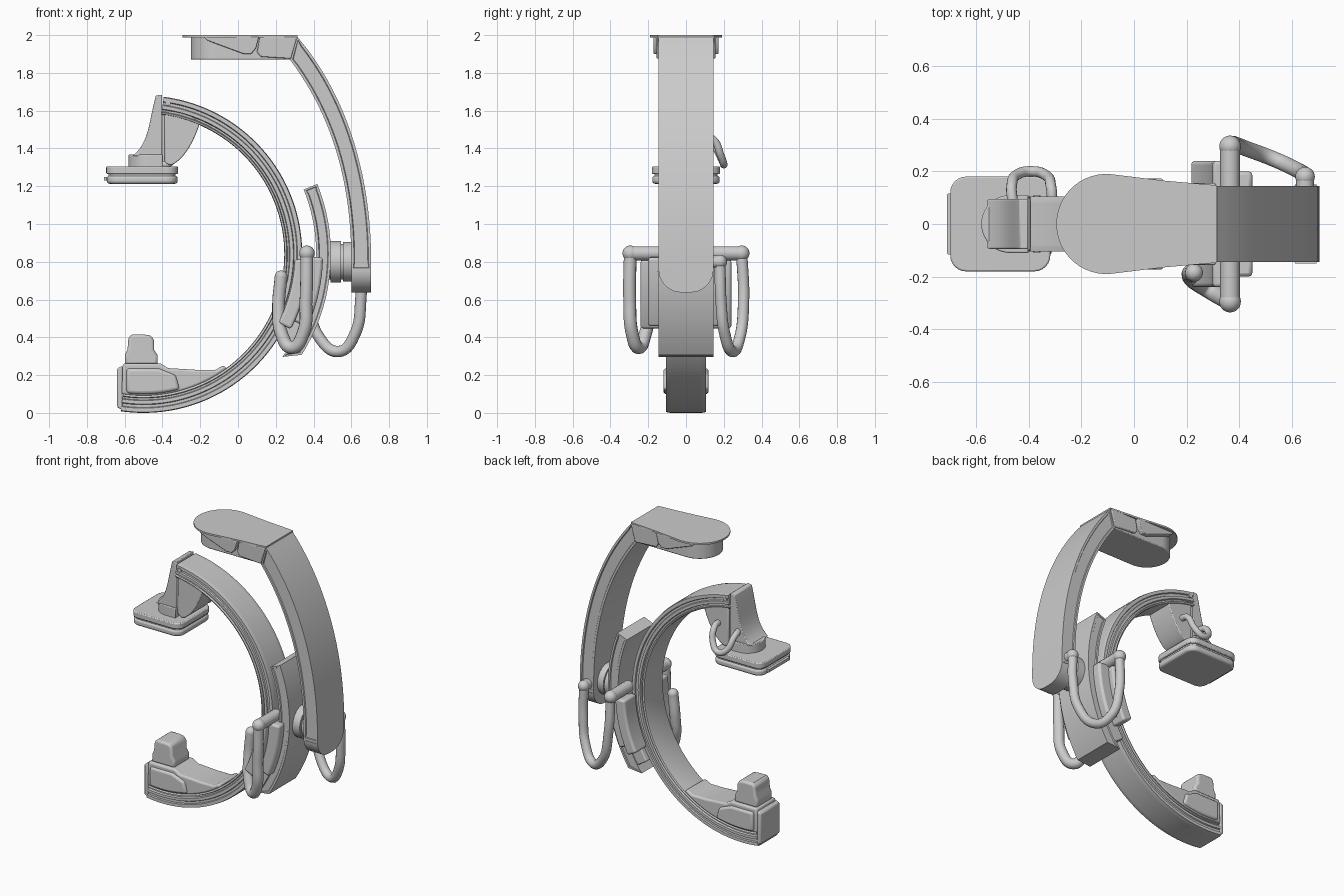
import bpy, bmesh, math
from mathutils import Vector
from mathutils.geometry import interpolate_bezier

if "Cube" in bpy.data.objects:
    bpy.data.objects.remove(bpy.data.objects["Cube"])

CX, CZ = -0.5, 0.84          # centre of the C-shaped arm


def finish(bm, name, bevel=0.0, segs=2):
    bmesh.ops.recalc_face_normals(bm, faces=bm.faces[:])
    me = bpy.data.meshes.new(name)
    bm.to_mesh(me)
    bm.free()
    ob = bpy.data.objects.new(name, me)
    bpy.context.collection.objects.link(ob)
    if bevel:
        m = ob.modifiers.new("edge", 'BEVEL')
        m.width, m.segments, m.limit_method = bevel, segs, 'ANGLE'
        m.angle_limit = math.radians(40)
    smooth(ob)
    return ob


def smooth(ob):
    bpy.ops.object.select_all(action='DESELECT')
    ob.select_set(True)
    bpy.context.view_layer.objects.active = ob
    bpy.ops.object.shade_smooth_by_angle(angle=math.radians(35))


def prism_bm(pts, lo, hi, axis='Y'):
    bm = bmesh.new()
    place = (lambda p, d: (p[0], d, p[1])) if axis == 'Y' else (lambda p, d: (p[0], p[1], d))
    a = [bm.verts.new(place(p, lo)) for p in pts]
    b = [bm.verts.new(place(p, hi)) for p in pts]
    bm.faces.new(a)
    bm.faces.new(b)
    for i in range(len(pts)):
        j = (i + 1) % len(pts)
        bm.faces.new((a[i], a[j], b[j], b[i]))
    bmesh.ops.recalc_face_normals(bm, faces=bm.faces[:])
    return bm


def prism(name, pts, lo, hi, axis='Y', bevel=0.0, segs=2):
    return finish(prism_bm(pts, lo, hi, axis), name, bevel, segs)


def recess_sides(bm, width, depth):
    sides = [f for f in bm.faces if abs(f.normal.y) > 0.99]
    bmesh.ops.inset_individual(bm, faces=sides, thickness=width, depth=0)
    bmesh.ops.inset_individual(bm, faces=sides, thickness=0.004, depth=-depth)


def arc(r, a0, a1, n=24, cx=CX, cz=CZ):
    return [(cx + r * math.cos(math.radians(a0 + (a1 - a0) * i / n)),
             cz + r * math.sin(math.radians(a0 + (a1 - a0) * i / n))) for i in range(n + 1)]


def band(r0, r1, a0, a1, n=24):
    return arc(r1, a0, a1, n) + arc(r0, a1, a0, n)


def round_rect(x0, x1, y0, y1, r):
    return (arc(r, 0, 90, 6, x1 - r, y1 - r) + arc(r, 90, 180, 6, x0 + r, y1 - r)
            + arc(r, 180, 270, 6, x0 + r, y0 + r) + arc(r, 270, 360, 6, x1 - r, y0 + r))


def tube(name, pts, r, curved=True):
    cu = bpy.data.curves.new(name, 'CURVE')
    cu.dimensions, cu.bevel_depth, cu.bevel_resolution = '3D', r, 5
    cu.use_fill_caps, cu.resolution_u = True, 10
    sp = cu.splines.new('BEZIER')
    sp.bezier_points.add(len(pts) - 1)
    for bp, p in zip(sp.bezier_points, pts):
        bp.co = p
        bp.handle_left_type = bp.handle_right_type = 'AUTO' if curved else 'VECTOR'
    ob = bpy.data.objects.new(name, cu)
    bpy.context.collection.objects.link(ob)
    bpy.ops.object.select_all(action='DESELECT')
    ob.select_set(True)
    bpy.context.view_layer.objects.active = ob
    bpy.ops.object.convert(target='MESH')
    smooth(bpy.context.object)


def ball(name, loc, r):
    bpy.ops.mesh.primitive_uv_sphere_add(segments=24, ring_count=14, radius=r, location=loc)
    bpy.context.object.name = name
    smooth(bpy.context.object)


def disc_x(name, x0, x1, z, r):
    bpy.ops.mesh.primitive_cylinder_add(vertices=48, radius=r, depth=x1 - x0,
                                        location=((x0 + x1) / 2, 0, z), rotation=(0, math.pi / 2, 0))
    bpy.context.object.name = name
    smooth(bpy.context.object)


# C-shaped arm: rail section swept round the centre
half = [(0.84, 0.080), (0.84, 0.084), (0.836, 0.105), (0.815, 0.105), (0.811, 0.097), (0.797, 0.097),
        (0.793, 0.105), (0.775, 0.105), (0.771, 0.092), (0.762, 0.092), (0.758, 0.105), (0.748, 0.100),
        (0.745, 0.085)]
section = half + [(r, -y) for r, y in reversed(half)]
bm = bmesh.new()
rings = []
for i in range(97):
    a = math.radians(-98.3 + 181 * i / 96)
    rings.append([bm.verts.new((CX + r * math.cos(a), y, CZ + r * math.sin(a))) for r, y in section])
for p, q in zip(rings, rings[1:]):
    for i in range(len(section)):
        j = (i + 1) % len(section)
        bm.faces.new((p[i], p[j], q[j], q[i]))
bm.faces.new(rings[0])
bm.faces.new(rings[-1])
finish(bm, "c_arm")

# Curved carriage and the guide block that grips the C-arm
bm = prism_bm(arc(0.992, -32.5, 22, 30) + arc(0.914, 22, -36.5, 30), -0.145, 0.145)
recess_sides(bm, 0.014, 0.006)
finish(bm, "carriage")
prism("guide_block", band(0.835, 0.92, -33, -1), -0.14, 0.14, bevel=0.008)
for s, side in ((-1, "front"), (1, "back")):
    lo, hi = sorted((s * 0.13, s * 0.2))
    prism(side + "_guide_cover", band(0.85, 0.95, -24, -1), lo, hi, bevel=0.015)
    lo, hi = sorted((s * 0.11, s * 0.24))
    prism(side + "_guide_pad", band(0.80, 0.875, -27, -2), lo, hi, bevel=0.025, segs=4)

# Pivot between carriage and ceiling arm
disc_x("pivot_hub", 0.47, 0.61, 0.80, 0.095)
disc_x("pivot_flange_inner", 0.49, 0.545, 0.80, 0.11)
disc_x("pivot_flange_outer", 0.555, 0.605, 0.80, 0.105)

# Ceiling arm: curved beam with rounded lower end and recessed sides
bez = lambda *p: [(v[0], v[1]) for v in interpolate_bezier(*[Vector(q) for q in p], 24)]
outer = bez((0.315, 1.99), (0.58, 1.68), (0.705, 1.25), (0.705, 0.80))
inner = bez((0.275, 1.87), (0.50, 1.57), (0.60, 1.22), (0.60, 0.80))
bm = prism_bm(outer + [(0.705, 0.638), (0.60, 0.638)] + inner[::-1], -0.145, 0.145)
corners = [e for e in bm.edges if all(v.co.z < 0.65 for v in e.verts)
           and abs(e.verts[0].co.y - e.verts[1].co.y) < 0.01]
bmesh.ops.bevel(bm, geom=corners, offset=0.12, segments=10, profile=0.5, affect='EDGES')
bm.normal_update()
recess_sides(bm, 0.014, 0.006)
finish(bm, "ceiling_arm")

# Ceiling mount: thin plate, housing below it and side cheeks
plate = [(0.315, -0.148), (0.11, -0.163)] + [(0.315, 0.148), (0.11, 0.163)][::-1]
plate = arc(0.19, 82, 278, 32, -0.105, 0) + [(0.11, -0.165), (0.315, -0.147), (0.315, 0.147), (0.11, 0.165)]
prism("mount_plate", plate, 1.988, 2.0, 'Z')
body = arc(0.145, 90, 270, 24, -0.105, 0) + [(0.28, -0.143), (0.28, 0.143)]
prism("mount_housing", body, 1.87, 1.99, 'Z', bevel=0.006)
prism("mount_wedge", [(-0.18, 1.99), (-0.16, 1.97), (0.03, 1.90), (0.07, 1.90), (0.095, 1.93), (0.11, 1.99)],
      -0.172, 0.172, bevel=0.005)
prism("mount_cheek", [(0.115, 1.99), (0.10, 1.91), (0.12, 1.885), (0.28, 1.875), (0.312, 1.99)],
      -0.155, 0.155, bevel=0.005)

# Flat detector
prism("detector_cover", round_rect(-0.698, -0.318, -0.18, 0.18, 0.06), 1.265, 1.305, 'Z', bevel=0.006)
prism("detector_gap", round_rect(-0.685, -0.33, -0.168, 0.168, 0.05), 1.25, 1.27, 'Z')
prism("detector_panel", round_rect(-0.695, -0.32, -0.178, 0.178, 0.06), 1.213, 1.256, 'Z', bevel=0.014, segs=3)
prism("detector_end_strip", round_rect(-0.71, -0.69, -0.115, 0.115, 0.005), 1.23, 1.25, 'Z')

# Detector neck and brackets joining it to the C-arm
prism("detector_collar", arc(0.11, 90, 270, 20, -0.47, 0) + [(-0.40, -0.11), (-0.40, 0.11)],
      1.30, 1.368, 'Z', bevel=0.005)
neck = bez((-0.56, 1.36), (-0.47, 1.43), (-0.475, 1.53), (-0.435, 1.68))
prism("neck_bracket", neck + [(-0.402, 1.685), (-0.402, 1.36)], -0.095, 0.095, bevel=0.006)
prism("neck_plate", [(-0.405, 1.33), (-0.378, 1.33), (-0.378, 1.60), (-0.405, 1.60)], -0.085, 0.085)
fin = bez((-0.20, 1.54), (-0.23, 1.44), (-0.29, 1.33), (-0.36, 1.31))
prism("inner_bracket", [(-0.388, 1.60), (-0.28, 1.59)] + fin + [(-0.388, 1.325)], -0.095, 0.095, bevel=0.006)
tube("detector_cable", [(-0.31, 0.08, 1.46), (-0.315, 0.14, 1.45), (-0.335, 0.185, 1.36), (-0.385, 0.20, 1.315),
                        (-0.44, 0.19, 1.34), (-0.465, 0.14, 1.42), (-0.46, 0.08, 1.44)], 0.02)
for s in (-1, 1):
    tube("arm_end_pin", [(-0.37, s * 0.09, 1.64), (-0.37, s * 0.108, 1.64)], 0.014, False)

# X-ray source: housing on the lower end, end cap and emitter block
base = arc(0.75, -99, -54, 20)
prism("source_housing", base + [(-0.075, 0.252), (-0.12, 0.228), (-0.22, 0.228), (-0.37, 0.237), (-0.41, 0.262),
                                (-0.61, 0.262)], -0.105, 0.105, bevel=0.012, segs=3)
prism("source_side_cover", arc(0.74, -97, -75, 10) + [(-0.33, 0.20), (-0.42, 0.235), (-0.59, 0.235)],
      -0.12, 0.12, bevel=0.015, segs=3)
prism("source_end_cap", [(-0.64, 0.03), (-0.612, 0.015), (-0.612, 0.25), (-0.64, 0.235)],
      -0.105, 0.105, bevel=0.008)
prism("emitter_block", [(-0.598, 0.255), (-0.425, 0.255), (-0.425, 0.305), (-0.445, 0.335), (-0.445, 0.385),
                        (-0.46, 0.41), (-0.50, 0.415), (-0.56, 0.415), (-0.58, 0.40), (-0.585, 0.335),
                        (-0.598, 0.31)], -0.085, 0.085, bevel=0.015, segs=3)

# Hanging hoses with elbow stubs on both sides of the carriage
for s, side in ((-1, "front"), (1, "back")):
    tube(side + "_hose_stub", [(0.365, s * 0.10, 0.845), (0.365, s * 0.295, 0.845)], 0.038, False)
    ball(side + "_hose_elbow", (0.365, s * 0.295, 0.845), 0.041)
tube("front_hose", [(0.365, -0.295, 0.845), (0.36, -0.298, 0.60), (0.345, -0.285, 0.42), (0.285, -0.25, 0.345),
                    (0.23, -0.215, 0.42), (0.215, -0.19, 0.56), (0.228, -0.185, 0.72)], 0.034)
ball("front_hose_end", (0.228, -0.185, 0.72), 0.034)
tube("back_hose", [(0.365, 0.295, 0.845), (0.375, 0.305, 0.60), (0.43, 0.285, 0.40), (0.535, 0.245, 0.325),
                   (0.62, 0.205, 0.42), (0.65, 0.185, 0.60), (0.65, 0.18, 0.79)], 0.03)
ball("back_hose_end", (0.65, 0.18, 0.80), 0.037)
tube("back_hose_socket", [(0.65, 0.12, 0.80), (0.65, 0.18, 0.80)], 0.034, False)
